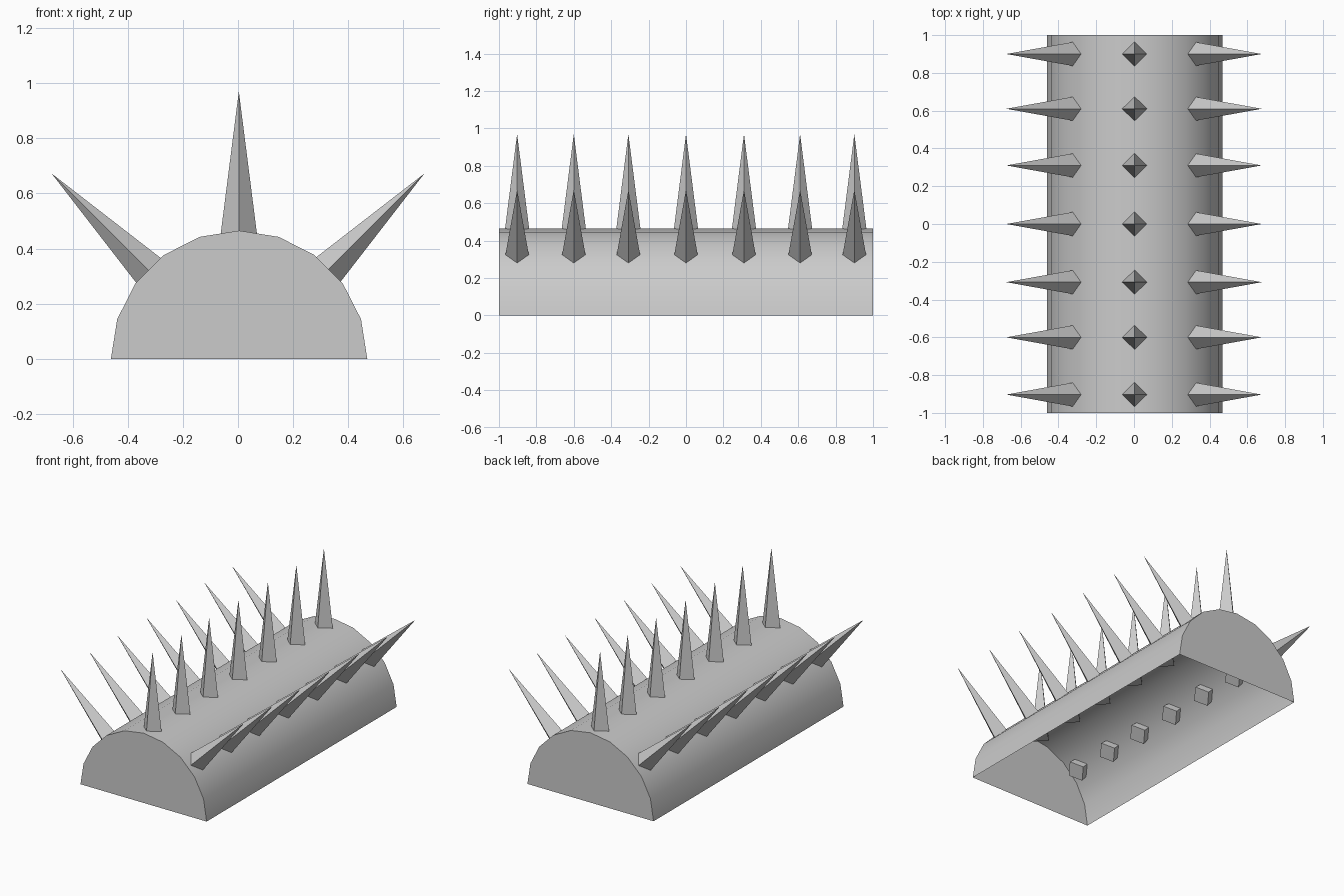
import bpy, bmesh, math
from mathutils import Matrix, Vector

if "Cube" in bpy.data.objects:
    bpy.data.objects.remove(bpy.data.objects["Cube"])

RADIUS, SHELL_X = 0.465, 0.004
SPIKE_LEN, SPIKE_R = 0.55, 0.07
ROWS_Y = [-0.903, -0.6, -0.308, 0.0, 0.31, 0.61, 0.9]


def add_object(name, bm):
    mesh = bpy.data.meshes.new(name)
    bm.to_mesh(mesh)
    bm.free()
    obj = bpy.data.objects.new(name, mesh)
    bpy.context.collection.objects.link(obj)
    return obj


# Half-round shell: ten facets, closed ends, open underneath
bm = bmesh.new()
arcs = []
for y in (-1, 1):
    arcs.append([bm.verts.new((SHELL_X + RADIUS * math.cos(math.radians(18 * i)), y,
                               RADIUS * math.sin(math.radians(18 * i))))
                 for i in range(11)])
front, back = arcs
for i in range(10):
    face = bm.faces.new((front[i], back[i], back[i + 1], front[i + 1]))
    face.smooth = True
bm.faces.new(front)
bm.faces.new(back[::-1])
bmesh.ops.recalc_face_normals(bm, faces=bm.faces)
shell = add_object("half_round_shell", bm)
bpy.context.view_layer.objects.active = shell
shell.select_set(True)
bpy.ops.object.shade_smooth_by_angle(angle=math.radians(30))
if shell.data.polygons[0].normal.x < 0:
    shell.data.flip_normals()


# Row of four-sided spikes ending at the given tip and leaning about y
def spike_row(name, tip_x, tip_z, lean):
    bm = bmesh.new()
    for y in ROWS_Y:
        place = (Matrix.Translation((tip_x, y, tip_z))
                 @ Matrix.Rotation(math.radians(lean), 4, 'Y'))
        tip = bm.verts.new(place @ Vector((0, 0, 0)))
        base = [bm.verts.new(place @ Vector((SPIKE_R * math.cos(a), SPIKE_R * math.sin(a),
                                             -SPIKE_LEN)))
                for a in (i * math.pi / 2 for i in range(4))]
        for i in range(4):
            bm.faces.new((base[i], base[(i + 1) % 4], tip))
        bm.faces.new(base[::-1])
    return add_object(name, bm)


spike_row("top_spikes", 0.003, 0.97, 0)
spike_row("right_spikes", 0.676, 0.672, 45)
spike_row("left_spikes", -0.676, 0.672, -45)
